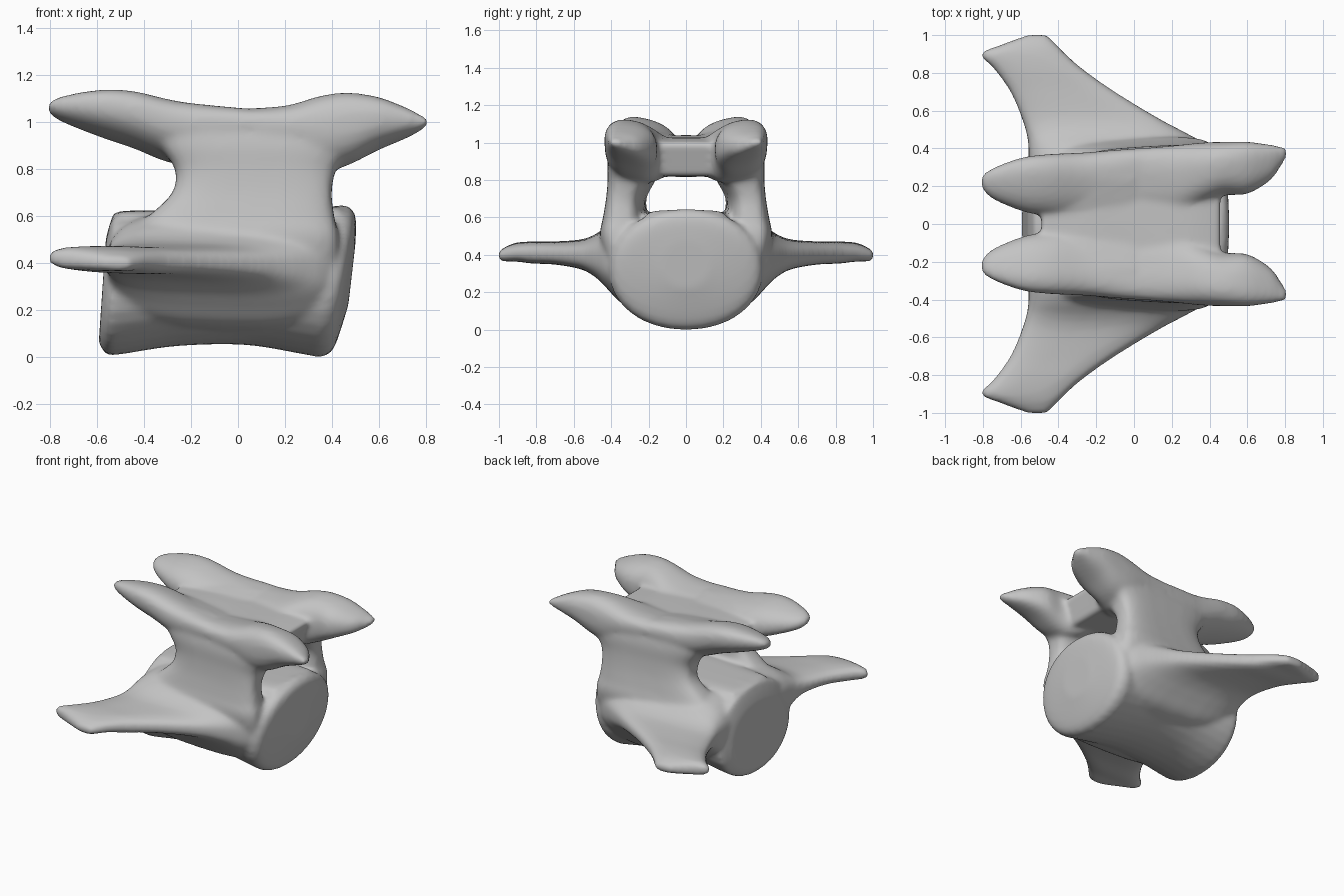
import bpy, bmesh, math
from mathutils import Vector

cube = bpy.data.objects.get("Cube")
if cube:
    bpy.data.objects.remove(cube, do_unlink=True)

SIDES, STEPS = 32, 5
bm = bmesh.new()


def power_curve(value, power):
    return math.copysign(abs(value) ** (2 / power), value)


def blend(a, b, c, d, t):
    """Catmull-Rom step between b and c."""
    return [(2 * q + (r - p) * t + (2 * p - 5 * q + 4 * r - s) * t ** 2
             + (3 * q - p - 3 * r + s) * t ** 3) / 2
            for p, q, r, s in zip(a, b, c, d)]


def refine(rows):
    rows = [list(r) + [0] * (6 - len(r)) for r in rows]
    ends = [rows[0]] + rows + [rows[-1]]
    out = []
    for i in range(len(rows) - 1):
        out += [blend(*ends[i:i + 4], k / STEPS) for k in range(STEPS)]
    return out + [rows[-1]]


def loft(axis, rows, power=2.5, slope=0, side=1):
    """Rows hold: station, u low, u high, v low, v high, optional lean."""
    order = {"x": (0, 1, 2), "y": (1, 0, 2), "z": (2, 0, 1)}[axis]
    rings = []
    for station, u0, u1, v0, v1, lean in refine(rows):
        ring = []
        for k in range(SIDES):
            angle = math.tau * k / SIDES
            u = power_curve(math.cos(angle), power) * (u1 - u0) / 2
            v = power_curve(math.sin(angle), power)
            co = Vector()
            co[order[0]] = station + lean * v
            co[order[1]] = (u0 + u1) / 2 + u
            co[order[2]] = (v0 + v1) / 2 + (v1 - v0) / 2 * v + slope * u
            co.y *= side
            ring.append(bm.verts.new(co))
        rings.append(ring)
    for a, b in zip(rings, rings[1:]):
        for k in range(SIDES):
            n = (k + 1) % SIDES
            bm.faces.new((a[k], a[n], b[n], b[k]))
    bm.faces.new(rings[0][::-1])
    bm.faces.new(rings[-1])


# Spool-shaped body with slanted, slightly bulging end discs
loft("x", [(-.578, -.3, .3, .06, .5, .015),
           (-.55, -.38, .38, .01, .58, .01),
           (-.5, -.4, .4, .01, .62),
           (-.25, -.39, .39, .045, .62, .01),
           (.05, -.39, .39, .05, .62, .02),
           (.32, -.405, .405, .01, .635, .04),
           (.405, -.41, .41, .0, .645, .05),
           (.455, -.35, .35, .04, .6, .045),
           (.485, -.13, .13, .22, .48, .015)], power=2.1)

# Flat canal floor
loft("x", [(-.5, -.2, .2, .45, .62),
           (.0, -.25, .25, .45, .63),
           (.43, -.22, .22, .45, .64)], power=5)

# Roof over the canal
loft("x", [(-.49, -.09, .09, .95, 1.03),
           (-.25, -.26, .26, .86, 1.04),
           (.0, -.33, .33, .82, 1.03),
           (.3, -.32, .32, .82, 1.025),
           (.435, -.26, .26, .82, 1.0, .03)], power=4)

for side in (-1, 1):
    # Sloping bank between the roof valley and the rear prong
    loft("x", [(-.47, .06, .3, .97, 1.075),
               (-.25, .0, .3, .93, 1.06),
               (.0, -.02, .3, .9, 1.035)], power=4, slope=.24, side=side)
    # Canal side wall
    loft("z", [(.2, -.53, .43, .12, .37),
               (.35, -.53, .43, .16, .42),
               (.5, -.5, .43, .2, .45),
               (.6, -.38, .41, .21, .435),
               (.7, -.28, .40, .22, .42),
               (.8, -.27, .42, .17, .412),
               (.9, -.34, .49, .14, .41),
               (1.0, -.42, .52, .12, .39)], power=3.5, slope=.06, side=side)
    # Rear prong with an outward sloping underside
    loft("x", [(-.81, .2, .245, 1.045, 1.075),
               (-.76, .14, .29, 1.01, 1.1),
               (-.6, .07, .35, .95, 1.125),
               (-.45, .04, .37, .9, 1.12),
               (-.25, .02, .38, .83, 1.075),
               (.0, .02, .4, .85, 1.045),
               (.2, .08, .4, .9, 1.03)], power=2.4, slope=.25, side=side)
    # Front prong
    loft("x", [(.0, .02, .4, .88, 1.045),
               (.2, .03, .415, .84, 1.06),
               (.35, .1, .43, .79, 1.105),
               (.47, .15, .435, .82, 1.12),
               (.6, .16, .435, .885, 1.1),
               (.72, .23, .42, .935, 1.055),
               (.78, .31, .41, .965, 1.025),
               (.808, .35, .4, .985, 1.015)], slope=.17, side=side)
    # Swept wing with a thick flared root
    loft("y", [(.22, -.56, .44, .1, .62),
               (.34, -.56, .43, .14, .6),
               (.42, -.56, .38, .22, .555),
               (.48, -.57, .28, .28, .51),
               (.56, -.595, .13, .325, .48),
               (.7, -.655, -.1, .35, .47),
               (.82, -.74, -.27, .355, .47),
               (.9, -.81, -.36, .365, .465),
               (.95, -.70, -.41, .365, .45),
               (1.002, -.56, -.46, .37, .42)], power=3, slope=-.03, side=side)

bmesh.ops.recalc_face_normals(bm, faces=bm.faces)
mesh = bpy.data.meshes.new("vertebra")
bm.to_mesh(mesh)
bm.free()
vertebra = bpy.data.objects.new("vertebra", mesh)
bpy.context.collection.objects.link(vertebra)

# Bone grey
grey = bpy.data.materials.new("bone_grey")
grey.use_nodes = True
colour = (.55, .55, .55, 1)
grey.diffuse_color = colour
for node in grey.node_tree.nodes:
    if node.type == "BSDF_PRINCIPLED":
        node.inputs["Base Color"].default_value = colour
mesh.materials.append(grey)

# Fuse the parts into one softened skin
fuse = vertebra.modifiers.new("fuse", "REMESH")
fuse.mode = "VOXEL"
fuse.voxel_size = .016
fuse.use_smooth_shade = True
soften = vertebra.modifiers.new("soften", "SMOOTH")
soften.factor = .5
soften.iterations = 7
